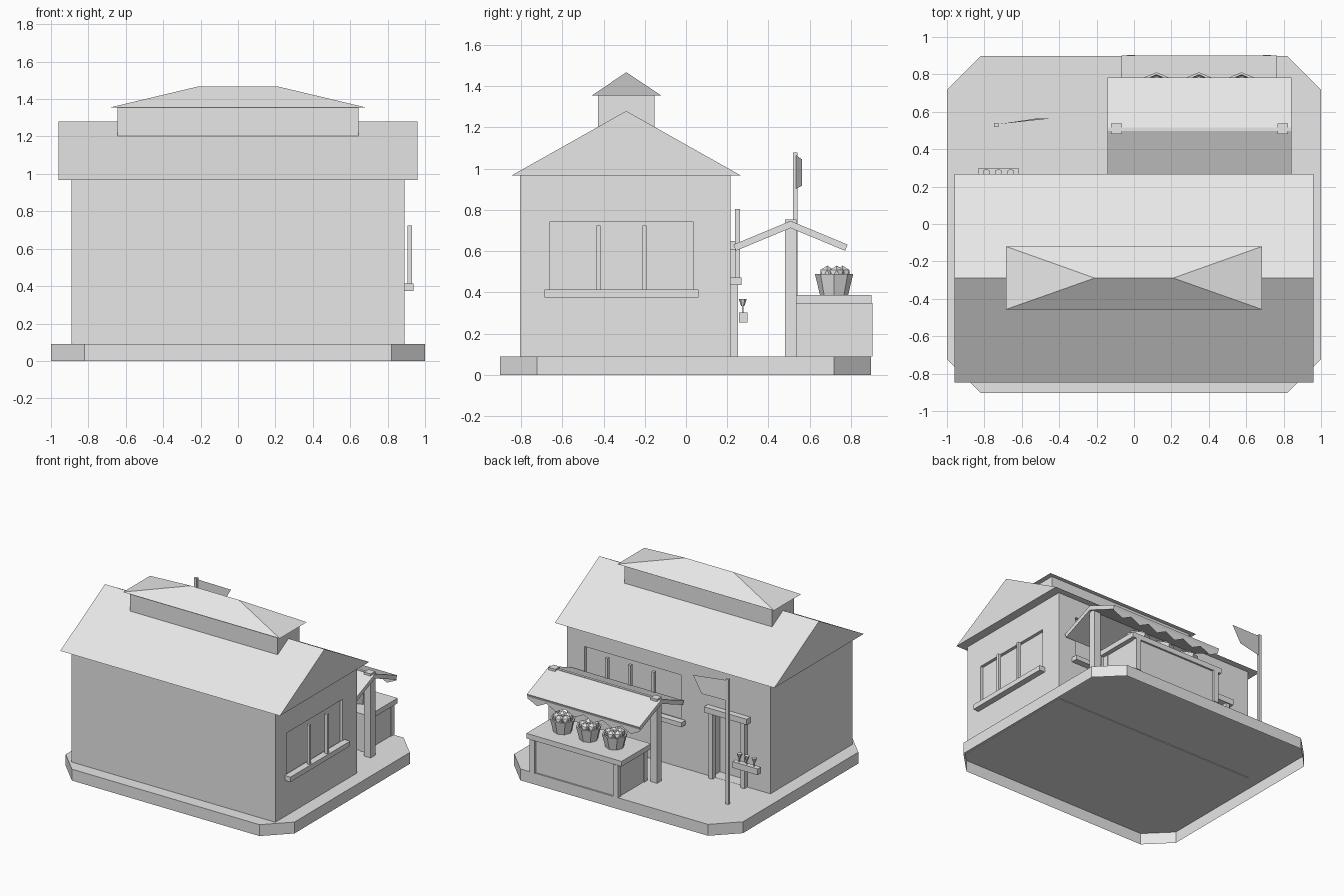
import bpy, bmesh, math
from mathutils import Vector

cube = bpy.data.objects.get("Cube")
if cube:
    bpy.data.objects.remove(cube, do_unlink=True)

grey = bpy.data.materials.new("plain grey")
grey.use_nodes = True
tone = (0.8, 0.8, 0.8, 1)
grey.diffuse_color = tone
grey.node_tree.nodes["Principled BSDF"].inputs["Base Color"].default_value = tone


def finish(name, bm):
    bmesh.ops.recalc_face_normals(bm, faces=bm.faces)
    mesh = bpy.data.meshes.new(name)
    bm.to_mesh(mesh)
    bm.free()
    mesh.materials.append(grey)
    obj = bpy.data.objects.new(name, mesh)
    bpy.context.collection.objects.link(obj)
    return obj


def box(name, x, y, z):
    """Box from (low, high) pairs on each axis."""
    bm = bmesh.new()
    bmesh.ops.create_cube(bm, size=1)
    for v in bm.verts:
        v.co = [r[0] if c < 0 else r[1] for c, r in zip(v.co, (x, y, z))]
    return finish(name, bm)


def prism(name, points, vector, bottom=True):
    """Closed outline pushed along a vector."""
    bm = bmesh.new()
    face = bm.faces.new([bm.verts.new(p) for p in points])
    made = bmesh.ops.extrude_face_region(bm, geom=[face], use_keep_orig=True)
    bmesh.ops.translate(bm, vec=vector, verts=[g for g in made["geom"] if isinstance(g, bmesh.types.BMVert)])
    if not bottom:
        bmesh.ops.delete(bm, geom=[face], context="FACES_ONLY")
    return finish(name, bm)


def sheet(name, points):
    bm = bmesh.new()
    bm.faces.new([bm.verts.new(p) for p in points])
    return finish(name, bm)


def cut(target, cutter):
    mod = target.modifiers.new("cut", "BOOLEAN")
    mod.operation = "DIFFERENCE"
    mod.solver = "EXACT"
    mod.object = cutter
    cutter.hide_render = True
    cutter.hide_set(True)
    cutter.display_type = "WIRE"


# Ground slab with clipped corners, open underneath
corners = []
for sx, sy in ((1, 1), (-1, 1), (-1, -1), (1, -1)):
    pair = [(sx, sy * 0.72), (sx * 0.82, sy * 0.9)]
    corners += pair if sx == sy else pair[::-1]
prism("ground_slab", [(x, y - 0.003, 0) for x, y in corners], (0, 0, 0.09), bottom=False)

# House body with recessed windows and doorway
walls = box("house_walls", (-0.89, 0.89), (-0.805, 0.217), (0.085, 0.968))
cut(walls, box("side_window_cutter", (0.865, 1), (-0.663, 0.036), (0.4, 0.741)))
cut(walls, box("back_window_cutter", (-0.11, 0.735), (0.19, 0.4), (0.46, 0.82)))
cut(walls, box("door_cutter", (-0.67, -0.38), (0.12, 0.4), (0.091, 0.61)))

# Main roof
prism("main_roof", [(-0.96, -0.848, 0.966), (-0.96, 0.268, 0.966), (-0.96, -0.29, 1.28)], (1.92, 0, 0))

# Raised ridge vent with hipped roof
box("vent_walls", (-0.645, 0.645), (-0.426, -0.153), (1.17, 1.356))
bm = bmesh.new()
eave = [bm.verts.new((x, y, 1.355)) for x, y in
        ((-0.685, -0.457), (0.685, -0.457), (0.685, -0.12), (-0.685, -0.12))]
left, right = [bm.verts.new((x, -0.289, 1.468)) for x in (-0.21, 0.21)]
a, b, c, d = eave
for loop in (eave, (a, b, right, left), (b, c, right), (c, d, left, right), (d, a, left)):
    bm.faces.new(loop)
finish("vent_roof", bm)

# Window bars and sills
for y in (-0.424, -0.202):
    box("side_window_bar", (0.905, 0.93), (y - 0.01, y + 0.01), (0.41, 0.725))
box("side_window_sill", (0.885, 0.938), (-0.685, 0.06), (0.375, 0.414))
for x in (0.108, 0.312, 0.515):
    box("back_window_bar", (x - 0.011, x + 0.011), (0.237, 0.261), (0.47, 0.804))
box("back_window_sill", (-0.147, 0.767), (0.215, 0.268), (0.436, 0.472))

# Door frame
for x in (-0.67, -0.39):
    box("door_post", (x - 0.018, x + 0.018), (0.215, 0.253), (0.09, 0.61))
box("door_lintel", (-0.715, -0.343), (0.215, 0.263), (0.605, 0.65))

# Planter with small flowers
box("planter", (-0.835, -0.615), (0.257, 0.298), (0.254, 0.303))
for x in (-0.79, -0.725, -0.66):
    box("flower_stem", (x - 0.004, x + 0.004), (0.271, 0.279), (0.3, 0.345))
    bm = bmesh.new()
    bmesh.ops.create_cone(bm, cap_ends=True, segments=6, radius1=0.008, radius2=0.02, depth=0.035)
    bmesh.ops.translate(bm, vec=(x, 0.275, 0.352), verts=bm.verts)
    finish("flower", bm)

# Flag and pole
box("flag_pole", (-0.749, -0.725), (0.518, 0.54), (0.09, 1.078))
sheet("flag", [(-0.73, 0.533, 1.066), (-0.73, 0.533, 0.903), (-0.53, 0.563, 0.918), (-0.455, 0.563, 1.045)])

# Stall frame and awning
for x in (-0.094, 0.795):
    box("stall_post", (x - 0.029, x + 0.029), (0.48, 0.537), (0.09, 0.753))
box("awning_ridge", (-0.142, 0.842), (0.497, 0.517), (0.715, 0.747))
for side in (-1, 1):
    profile = [(0, 0.747), (0.277, 0.632), (0.265, 0.602), (0, 0.712)]
    prism("awning_slope", [(-0.142, 0.507 + side * y, z) for y, z in profile], (0.984, 0, 0))

# Pointed trim under the outer awning edge
teeth = 6
step = 0.984 / teeth
edge = [(-0.142, 0.775, 0.615)]
for i in range(teeth):
    x = -0.142 + i * step
    edge += [(x, 0.775, 0.595), (x + step / 2, 0.775, 0.555)]
edge += [(0.842, 0.775, 0.595), (0.842, 0.775, 0.615)]
sheet("awning_trim", edge)

# Stall counter
box("counter_top", (-0.067, 0.765), (0.533, 0.9), (0.346, 0.387))
box("counter_body", (-0.03, 0.728), (0.54, 0.885), (0.09, 0.347))
for x in (-0.016, 0.712):
    for y in (0.555, 0.883):
        box("counter_leg", (x - 0.021, x + 0.021), (y - 0.021, y + 0.021), (0.09, 0.348))

# Baskets of fruit
for x in (0.12, 0.347, 0.575):
    bm = bmesh.new()
    rings = []
    for radius, z in ((0.068, 0.387), (0.093, 0.49), (0.08, 0.49), (0.075, 0.46)):
        rings.append([bm.verts.new((x + radius * math.sin(k * math.pi / 4),
                                    0.718 + radius * math.cos(k * math.pi / 4), z)) for k in range(8)])
    for low, high in zip(rings, rings[1:]):
        for k in range(8):
            n = (k + 1) % 8
            bm.faces.new((low[k], low[n], high[n], high[k]))
    bm.faces.new(rings[0])
    bm.faces.new(rings[-1])
    finish("basket", bm)
    for k in range(5):
        turn = k * math.tau / 5 + 0.3
        bm = bmesh.new()
        bmesh.ops.create_icosphere(bm, subdivisions=1, radius=0.038)
        bmesh.ops.translate(bm, verts=bm.verts,
                            vec=Vector((x + 0.042 * math.cos(turn), 0.718 + 0.042 * math.sin(turn), 0.492)))
        finish("fruit", bm)
